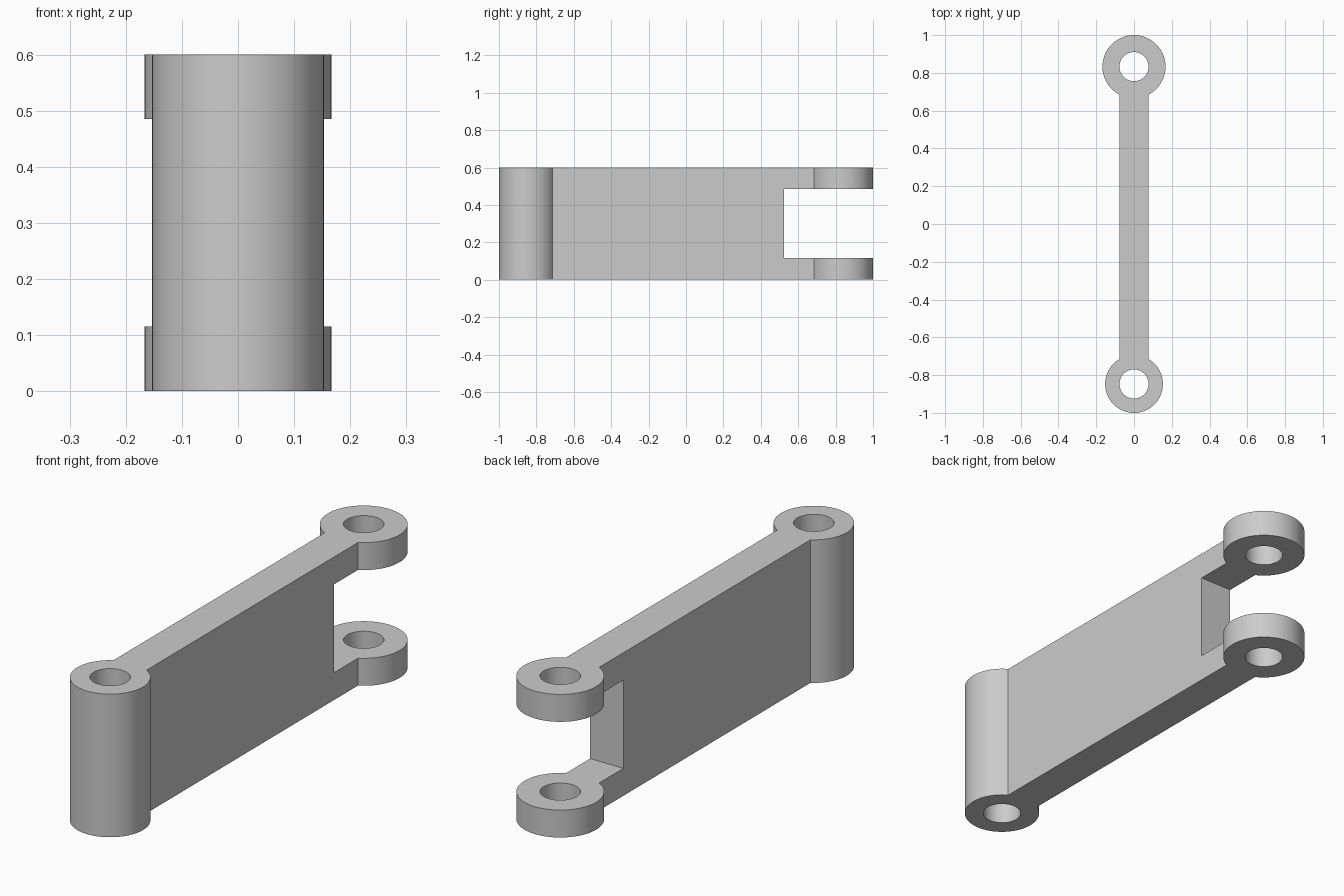
import bpy
import bmesh
from math import asin, cos, sin, pi, radians

if "Cube" in bpy.data.objects:
    bpy.data.objects.remove(bpy.data.objects["Cube"], do_unlink=True)

HEIGHT = 0.6
HALF_WEB = 0.077             # half thickness of the plate
BORE = 0.077                 # pin hole radius
FRONT_Y, FRONT_R = -0.847, 0.153
BACK_Y, BACK_R = 0.833, 0.167
SLOT_Y, LUG = 0.525, 0.115   # start of the fork and thickness of each lug
STEPS = 56

grey = bpy.data.materials.new("grey metal")
grey.use_nodes = True
grey.diffuse_color = (0.6, 0.6, 0.6, 1)
grey.node_tree.nodes["Principled BSDF"].inputs["Base Color"].default_value = (0.6, 0.6, 0.6, 1)


def eye_arc(y, r, turn):
    """Outer arc of an eye, leaving a gap where the plate joins it."""
    gap = asin(HALF_WEB / r)
    sweep = 2 * pi - 2 * gap
    angles = [turn + gap + sweep * i / STEPS for i in range(STEPS + 1)]
    return [(r * cos(a), y + r * sin(a)) for a in angles]


def prism(name, outline, z0, z1):
    bm = bmesh.new()
    face = bm.faces.new([bm.verts.new((x, y, z0)) for x, y in outline])
    grown = bmesh.ops.extrude_face_region(bm, geom=[face])
    top = [v for v in grown["geom"] if isinstance(v, bmesh.types.BMVert)]
    bmesh.ops.translate(bm, verts=top, vec=(0, 0, z1 - z0))
    bmesh.ops.recalc_face_normals(bm, faces=bm.faces)
    mesh = bpy.data.meshes.new(name)
    bm.to_mesh(mesh)
    bm.free()
    mesh.materials.append(grey)
    obj = bpy.data.objects.new(name, mesh)
    bpy.context.collection.objects.link(obj)
    return obj


# Plate with a round eye at each end, as one outline
link = prism("link_arm",
             eye_arc(FRONT_Y, FRONT_R, pi / 2) + eye_arc(BACK_Y, BACK_R, -pi / 2),
             0, HEIGHT)

# Cutters: a pin hole in each eye and the fork slot at the back
turns = [2 * pi * i / STEPS for i in range(STEPS)]
cutters = [prism(name, [(BORE * cos(a), y + BORE * sin(a)) for a in turns], -0.1, HEIGHT + 0.1)
           for name, y in (("front_hole_cutter", FRONT_Y), ("back_hole_cutter", BACK_Y))]
cutters.append(prism("fork_slot_cutter",
                     [(-0.3, SLOT_Y), (0.3, SLOT_Y), (0.3, 1.2), (-0.3, 1.2)],
                     LUG, HEIGHT - LUG))

bpy.ops.object.select_all(action="DESELECT")
link.select_set(True)
bpy.context.view_layer.objects.active = link
for cutter in cutters:
    cutter.hide_render = True
    cut = link.modifiers.new(cutter.name, "BOOLEAN")
    cut.operation = "DIFFERENCE"
    cut.solver = "EXACT"
    cut.object = cutter
    bpy.ops.object.modifier_apply(modifier=cut.name)
    bpy.data.objects.remove(cutter, do_unlink=True)

bpy.ops.object.shade_smooth_by_angle(angle=radians(30))
